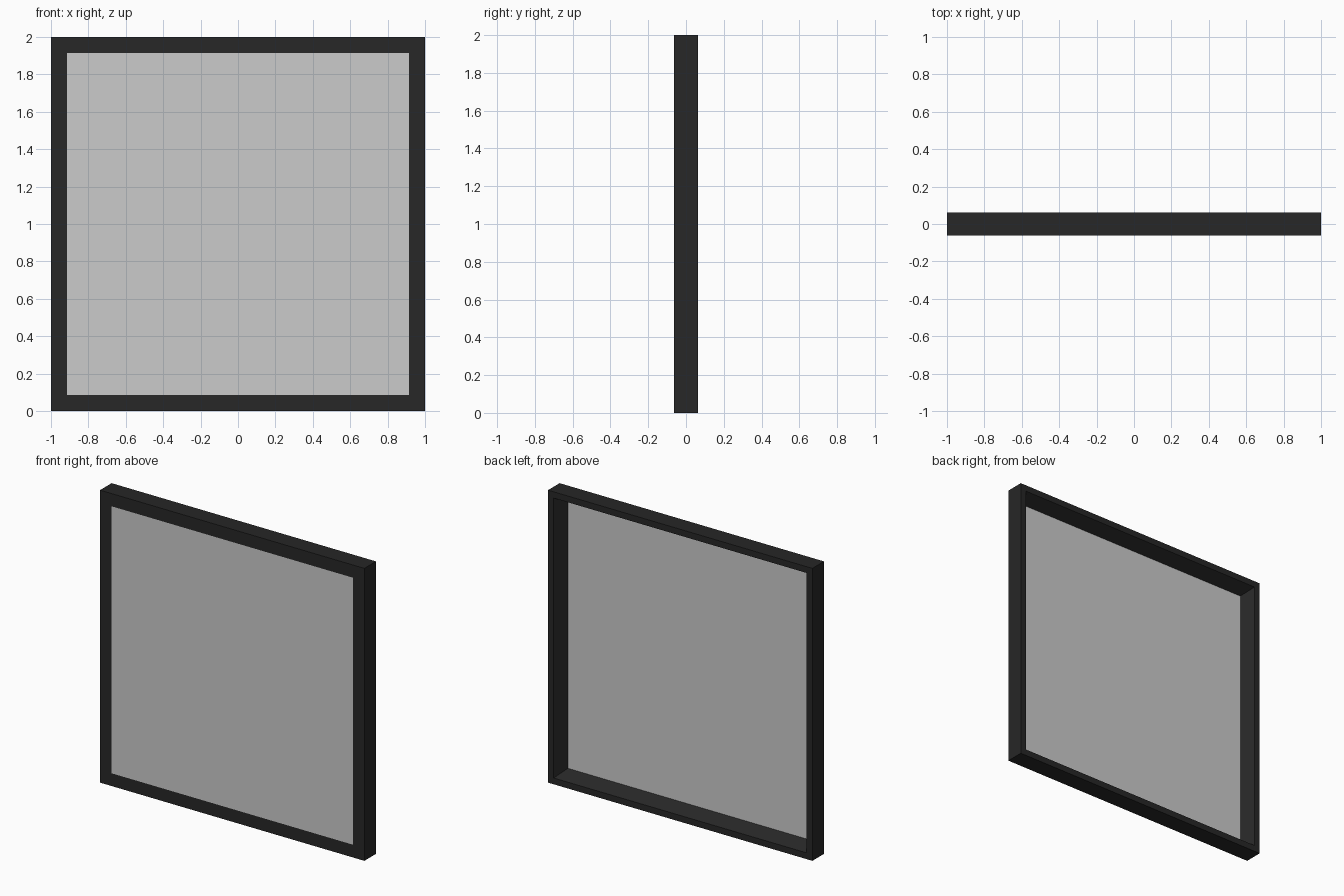
import bpy, bmesh

if "Cube" in bpy.data.objects:
    bpy.data.objects.remove(bpy.data.objects["Cube"])

HALF_DEPTH = 0.0625   # frame spans y = -0.0625 .. 0.0625
RIM = 0.087           # frame width seen from the front
LIP = 0.043           # narrower rim at the back
PANE_BACK = -0.027    # rear face of the panel


def add_mesh(name, bm):
    bmesh.ops.recalc_face_normals(bm, faces=bm.faces)
    mesh = bpy.data.meshes.new(name)
    bm.to_mesh(mesh)
    bm.free()
    obj = bpy.data.objects.new(name, mesh)
    bpy.context.collection.objects.link(obj)
    return obj


# Frame: one moulding profile (inset from outer edge, y) swept round a square with mitred corners
profile = [(0, -HALF_DEPTH), (RIM, -HALF_DEPTH), (RIM, PANE_BACK),
           (LIP, HALF_DEPTH), (0, HALF_DEPTH)]
corners = [(-1, -1), (1, -1), (1, 1), (-1, 1)]
bm = bmesh.new()
rings = [[bm.verts.new((cx * (1 - d), y, 1 + cz * (1 - d))) for d, y in profile]
         for cx, cz in corners]
n = len(profile)
for i in range(4):
    a, b = rings[i], rings[(i + 1) % 4]
    for j in range(n):
        k = (j + 1) % n
        bm.faces.new((a[j], a[k], b[k], b[j]))
frame = add_mesh("frame", bm)
black = bpy.data.materials.new("black_frame")
black.diffuse_color = (0.02, 0.02, 0.02, 1)
black.use_nodes = True
black.node_tree.nodes["Principled BSDF"].inputs["Base Color"].default_value = black.diffuse_color
frame.data.materials.append(black)

# Panel: grey slab filling the opening, flush with the front of the frame
bm = bmesh.new()
bmesh.ops.create_cube(bm, size=1)
side = 2 * (1 - RIM)
bmesh.ops.scale(bm, vec=(side, PANE_BACK + HALF_DEPTH, side), verts=bm.verts)
bmesh.ops.translate(bm, vec=(0, (PANE_BACK - HALF_DEPTH) / 2, 1), verts=bm.verts)
add_mesh("panel", bm)
